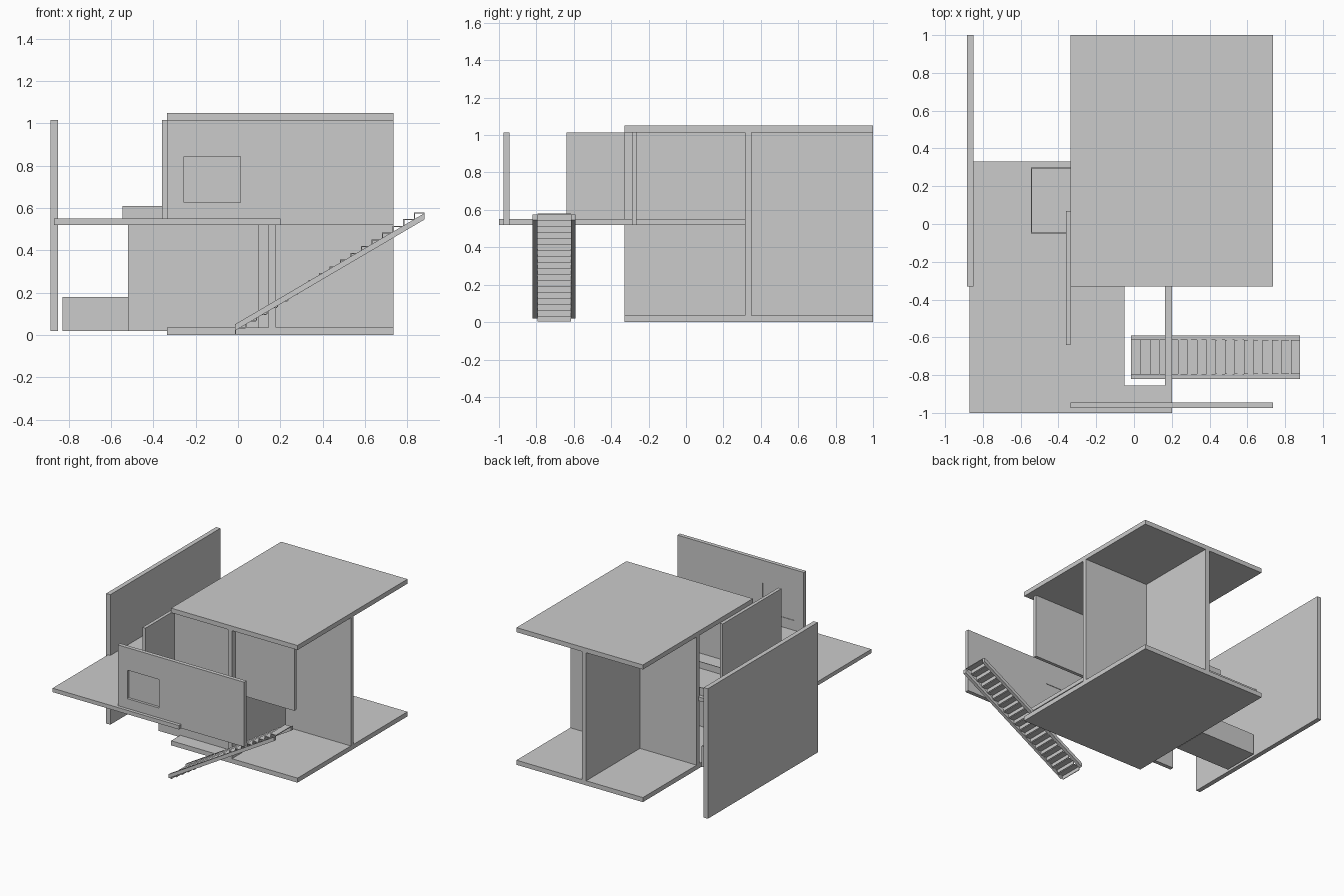
import bpy, bmesh

cube = bpy.data.objects.get("Cube")
if cube:
    bpy.data.objects.remove(cube, do_unlink=True)

# Single plaster grey for the whole house
plaster = bpy.data.materials.new("plaster_grey")
plaster.use_nodes = True
GREY = (0.6, 0.6, 0.6, 1.0)
plaster.diffuse_color = GREY
plaster.node_tree.nodes["Principled BSDF"].inputs["Base Color"].default_value = GREY


def finish(name, bm):
    bmesh.ops.recalc_face_normals(bm, faces=bm.faces)
    mesh = bpy.data.meshes.new(name)
    bm.to_mesh(mesh)
    bm.free()
    mesh.materials.append(plaster)
    obj = bpy.data.objects.new(name, mesh)
    bpy.context.collection.objects.link(obj)
    return obj


def box(name, x, y, z):
    """Box from (min, max) ranges on each axis."""
    bm = bmesh.new()
    bmesh.ops.create_cube(bm, size=1)
    for v in bm.verts:
        v.co = [r[0] if c < 0 else r[1] for c, r in zip(v.co, (x, y, z))]
    return finish(name, bm)


def prism(name, points, axis, lo, hi):
    """Extrude a 2D outline: axis 'y' takes (x, z) points, 'z' takes (x, y)."""
    bm = bmesh.new()
    place = (lambda a, b: (a, lo, b)) if axis == 'y' else (lambda a, b: (a, b, lo))
    face = bm.faces.new([bm.verts.new(place(a, b)) for a, b in points])
    new = bmesh.ops.extrude_face_region(bm, geom=[face])["geom"]
    offset = (0, hi - lo, 0) if axis == 'y' else (0, 0, hi - lo)
    bmesh.ops.translate(bm, vec=offset,
                        verts=[g for g in new if isinstance(g, bmesh.types.BMVert)])
    return finish(name, bm)


def cut(obj, cutter):
    mod = obj.modifiers.new("opening", 'BOOLEAN')
    mod.operation = 'DIFFERENCE'
    mod.solver = 'EXACT'
    mod.object = cutter
    cutter.hide_render = True
    cutter.hide_viewport = True
    cutter.display_type = 'WIRE'


# Ground slab and roof
PLAN = ((-0.335, 0.735), (-0.33, 1.0))
FULL = (0.035, 1.015)
UPPER = (0.52, 1.015)
box("ground_slab", *PLAN, (0, 0.035))
box("roof_slab", *PLAN, (1.015, 1.05))

# Crossing full-height walls
box("spine_wall", (0.145, 0.18), (-0.33, 1.0), FULL)
box("cross_wall_right", (0.18, 0.735), (0.315, 0.35), FULL)
box("cross_wall_left", (-0.335, 0.145), (0.315, 0.35), FULL)

# Upper and lower facade walls
box("upper_facade_right", (0.18, 0.68), (-0.29, -0.265), UPPER)
box("upper_facade_left", (-0.335, 0.145), (-0.29, -0.265), (0.55, 1.015))
box("lower_facade", (-0.52, 0.10), (-0.22, -0.19), (0.02, 0.52))
box("partition_wall", (-0.36, -0.335), (-0.64, 0.07), (0.55, 1.015))
box("outer_side_wall", (-0.885, -0.85), (-0.33, 1.0), (0.02, 1.015))

# Upper floor with stairwell opening, as one outline
prism("upper_floor",
      [(-0.87, -1.0), (0.2, -1.0), (0.2, 0.33), (0.165, 0.33), (0.165, -0.855),
       (-0.05, -0.855), (-0.05, -0.33), (0.165, -0.33), (0.165, 0.33), (-0.87, 0.33)][:2]
      + [(0.2, -0.33), (0.165, -0.33), (0.165, -0.855), (-0.05, -0.855),
         (-0.05, -0.33), (-0.87, -0.33)], 'z', 0.52, 0.55)
box("upper_floor_rear", (-0.87, 0.2), (-0.33, 0.33), (0.52, 0.55))

# Front screen wall with recessed window
screen = box("front_screen_wall", (-0.335, 0.735), (-0.975, -0.945), UPPER)
WINDOW = ((-0.255, 0.012), (0.625, 0.843))
cut(screen, box("window_cutter", WINDOW[0], (-1.0, -0.9), WINDOW[1]))
box("window_pane", WINDOW[0], (-0.955, -0.949), WINDOW[1])

# Bench below, open shallow tub above
box("lower_bench", (-0.83, -0.36), (0.04, 0.325), (0.02, 0.18))
tub = box("tub", (-0.545, 0.0), (-0.05, 0.3), (0.55, 0.61))
cut(tub, box("tub_cutter", (-0.54, -0.005), (-0.045, 0.295), (0.56, 0.7)))

# Staircase: two stringers and a thin folded ribbon of steps
X0, X1, STEPS, THICK = -0.015, 0.88, 18, 0.005
for side, y in (("front", -0.82), ("rear", -0.615)):
    prism(side + "_stringer", [(X0, 0.02), (X1, 0.545), (X1, 0.575), (X0, 0.05)],
          'y', y, y + 0.025)
run, rise = (X1 - X0) / STEPS, 0.032
for i in range(STEPS):
    x, top = X0 + i * run, 0.58 - (STEPS - 1 - i) * rise
    prism("step", [(x, top - rise), (x, top), (x + run, top), (x + run, top - THICK),
                   (x + THICK, top - THICK), (x + THICK, top - rise)],
          'y', -0.795, -0.615)
